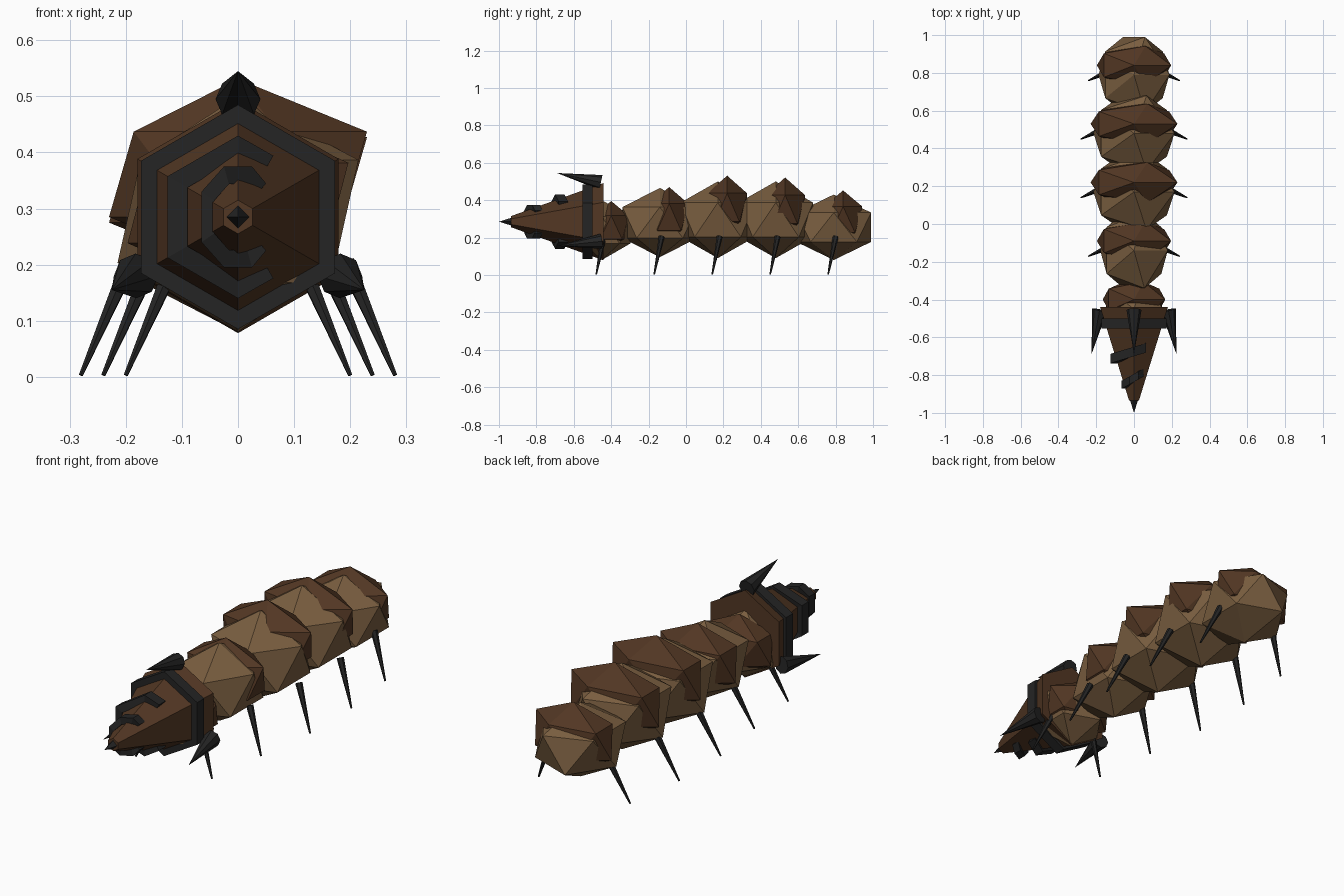
import bpy, bmesh, math
from mathutils import Vector, Matrix

cube = bpy.data.objects.get("Cube")
if cube:
    bpy.data.objects.remove(cube)


def material(name, rgb):
    m = bpy.data.materials.new(name)
    m.use_nodes = True
    m.diffuse_color = (*rgb, 1)
    m.node_tree.nodes["Principled BSDF"].inputs["Base Color"].default_value = (*rgb, 1)
    return m


BODY = material("light brown", (0.19, 0.11, 0.05))
ARMOUR = material("dark brown", (0.085, 0.038, 0.017))
BLACK = material("black", (0.018, 0.018, 0.018))
HEAD_Z = 0.285


def finish(name, bm, mat):
    bmesh.ops.recalc_face_normals(bm, faces=bm.faces)
    mesh = bpy.data.meshes.new(name)
    bm.to_mesh(mesh)
    bm.free()
    mesh.materials.append(mat)
    ob = bpy.data.objects.new(name, mesh)
    bpy.context.collection.objects.link(ob)
    return ob


def ico(name, centre, radii, mat):
    bm = bmesh.new()
    bmesh.ops.create_icosphere(bm, subdivisions=1, radius=1)
    bm.transform(Matrix.Translation(centre) @ Matrix.Diagonal((*radii, 1)))
    finish(name, bm, mat)


def spike(name, base, tip, r1, r2, sides, mat, spin=0):
    base, tip = Vector(base), Vector(tip)
    axis = tip - base
    bm = bmesh.new()
    bmesh.ops.create_cone(bm, cap_ends=True, segments=sides, radius1=r1,
                          radius2=r2, depth=axis.length)
    turn = axis.to_track_quat('Z', 'Y').to_matrix().to_4x4()
    bm.transform(Matrix.Translation((base + tip) / 2) @ turn @ Matrix.Rotation(spin, 4, 'Z'))
    return finish(name, bm, mat)


def band(name, path, y, width, inner, slant=0, closed=False):
    """Box-section band around the head through (x, z) points."""
    bm = bmesh.new()
    rows = []
    for x, z in path:
        rows.append([bm.verts.new((x * k, y + slant * x + d, HEAD_Z + z * k))
                     for k, d in ((1, -width / 2), (1, width / 2),
                                  (inner, width / 2), (inner, -width / 2))])
    pairs = list(zip(rows, rows[1:]))
    if closed:
        pairs.append((rows[-1], rows[0]))
    else:
        bm.faces.new(rows[0])
        bm.faces.new(rows[-1])
    for a, b in pairs:
        for i in range(4):
            j = (i + 1) % 4
            bm.faces.new((a[i], a[j], b[j], b[i]))
    finish(name, bm, BLACK)


def polar(radius, degrees):
    a = math.radians(degrees)
    return radius * math.sin(a), radius * math.cos(a)


# Body: faceted segments, each with an armour plate and a pair of legs
# name, segment radii, segment z, plate radii, plate z, foot x
segments = [
    ("neck", (0.17, 0.18, 0.16), 0.24, (0.185, 0.11, 0.14), 0.255, 0.20),
    ("front", (0.20, 0.235, 0.185), 0.28, (0.22, 0.12, 0.16), 0.31, 0.24),
    ("middle", (0.24, 0.235, 0.205), 0.295, (0.257, 0.125, 0.17), 0.361, 0.28),
    ("rear", (0.24, 0.235, 0.205), 0.295, (0.257, 0.125, 0.17), 0.351, 0.28),
    ("tail", (0.21, 0.235, 0.175), 0.255, (0.22, 0.12, 0.155), 0.297, 0.24),
]
for i, (name, radii, z, plate_radii, plate_z, foot) in enumerate(segments):
    y = -0.45 + 0.31 * i
    ico(name + "_segment", (0, y, z), radii, BODY)
    ico(name + "_plate", (0, y + 0.05, plate_z), plate_radii, ARMOUR)
    for side, s in (("left", 1), ("right", -1)):
        spike(f"{name}_{side}_leg", (s * (foot - 0.087), y + 0.01, 0.205),
              (s * foot, y - 0.03, 0.003), 0.016, 0.004, 6, BLACK)

# Head: six-sided drill cone with a pointed tip
spike("head_cone", (0, -0.44, HEAD_Z), (0, -0.935, HEAD_Z), 0.207, 0.03, 6, ARMOUR)
spike("head_tip", (0, -0.93, HEAD_Z), (0, -1, HEAD_Z), 0.022, 0, 4, BLACK)

# Collar ring and the two open spiral bands
band("collar_ring", [polar(0.2, 60 * k) for k in range(6)], -0.527, 0.052, 0.8, closed=True)
half = [polar(0.126, 30)] + [polar(0.145, a) for a in (0, -60)]
band("large_spiral_band", half + [(x, -z) for x, z in reversed(half)],
     -0.675, 0.05, 0.72, slant=0.3)
half = [(0.05, 0.06), (0.025, 0.09), (-0.025, 0.09), (-0.065, 0.045)]
band("small_spiral_band", half + [(x, -z) for x, z in reversed(half)],
     -0.815, 0.042, 0.65, slant=0.55)

# Three forward-pointing horns around the collar
for k, name in enumerate(("top", "left", "right")):
    (bx, bz), (tx, tz) = polar(0.21, 120 * k), polar(0.26, 120 * k)
    spike(name + "_horn", (bx, -0.455, HEAD_Z + bz), (tx, -0.69, HEAD_Z + tz),
          0.04, 0, 8, BLACK)
